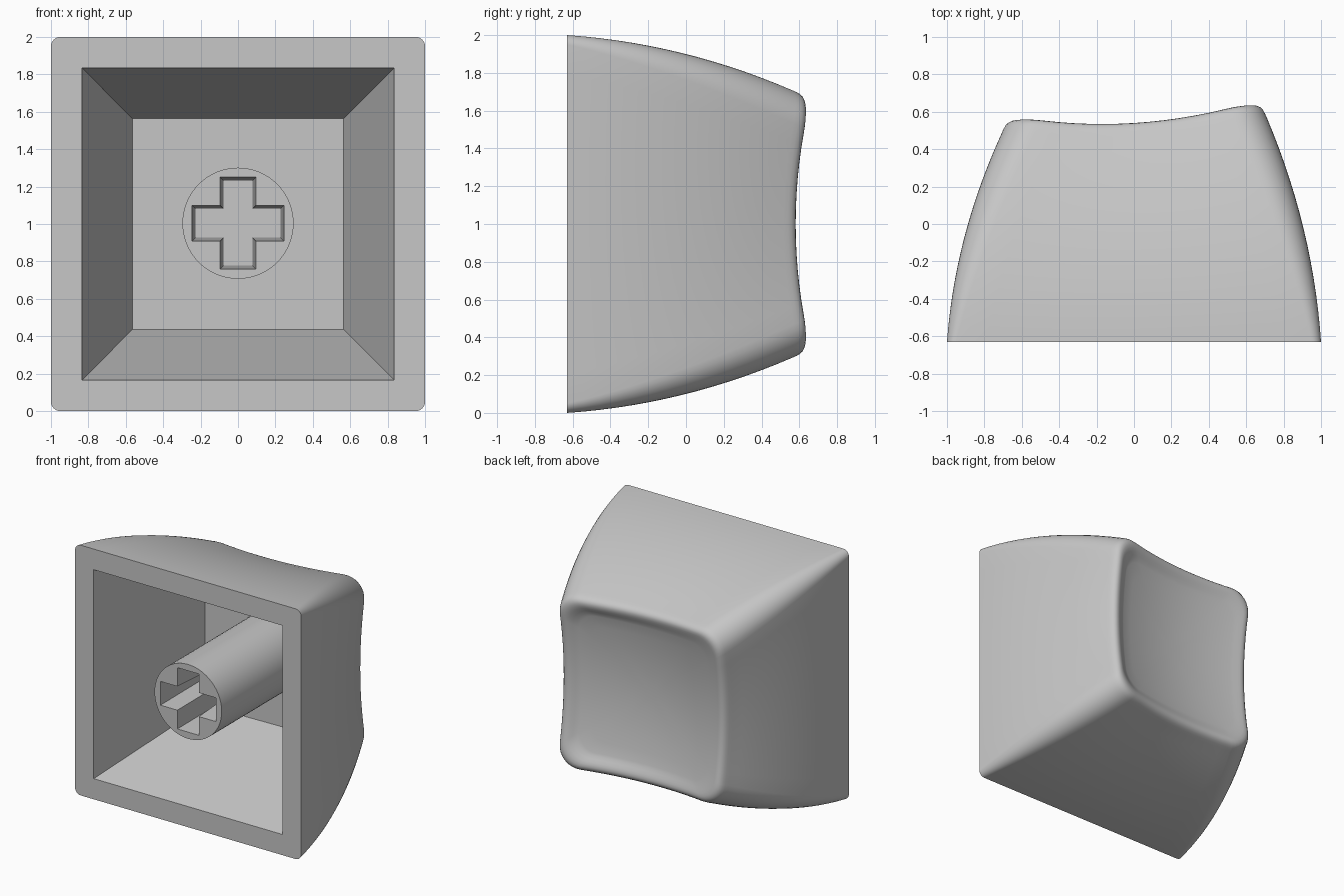
import bpy
import bmesh
import math

cube = bpy.data.objects.get("Cube")
if cube:
    bpy.data.objects.remove(cube)

FRONT = -0.63   # plane of the open side
MID = 1.0       # height of the centre axis

grey = bpy.data.materials.new("light grey plastic")
grey.use_nodes = True
colour = (0.57, 0.57, 0.57, 1)
grey.diffuse_color = colour
grey.node_tree.nodes["Principled BSDF"].inputs["Base Color"].default_value = colour


def finish(bm, name):
    bmesh.ops.recalc_face_normals(bm, faces=bm.faces)
    mesh = bpy.data.meshes.new(name)
    bm.to_mesh(mesh)
    bm.free()
    mesh.materials.append(grey)
    obj = bpy.data.objects.new(name, mesh)
    bpy.context.collection.objects.link(obj)
    bpy.ops.object.select_all(action='DESELECT')
    obj.select_set(True)
    bpy.context.view_layer.objects.active = obj
    bpy.ops.object.shade_smooth_by_angle(angle=math.radians(35))
    return obj


def ring(bm, points):
    return [bm.verts.new((x, y, z + MID)) for x, y, z in points]


def bridge(bm, a, b):
    for i in range(len(a)):
        j = (i + 1) % len(a)
        bm.faces.new((a[i], a[j], b[j], b[i]))


def fill_between(bm, outer, inner):
    edges = []
    for loop in (outer, inner):
        for i, v in enumerate(loop):
            pair = (v, loop[(i + 1) % len(loop)])
            edges.append(bm.edges.get(pair) or bm.edges.new(pair))
    bmesh.ops.triangle_fill(bm, edges=edges, use_beauty=True,
                            normal=(0, -1, 0))


def rounded_square(r, arc=8, side=12):
    """Outline of half width 1 with corner radius r."""
    points = []
    for q in range(4):
        c, s = (1, 0, -1, 0)[q], (0, 1, 0, -1)[q]
        quarter = []
        for i in range(arc + 1):
            a = math.pi / 2 * i / arc
            quarter.append((1 - r + r * math.cos(a), 1 - r + r * math.sin(a)))
        for i in range(1, side):
            quarter.append(((1 - r) * (1 - 2 * i / side), 1))
        points += [(u * c - v * s, u * s + v * c) for u, v in quarter]
    return points


def half_width(k):
    """Half width of the wall, from the open side (0) to the rim (1)."""
    return 1 - 0.085 * k - 0.205 * k * k


def dish(x, z):
    return 0.458 + 0.185 * (x + 0.17) ** 2 + 0.185 * z * z


# Cap shell: curved side walls
bm = bmesh.new()
DROP = 0.085
TOP = half_width(1)
loops = []
SIDE_STEPS = 14
for n in range(SIDE_STEPS + 1):
    k = n / SIDE_STEPS
    h = half_width(k)
    pts = []
    for u, v in rounded_square(0.05 + 0.2 * k):
        y = FRONT + k * (dish(TOP * u, TOP * v) - DROP - FRONT)
        pts.append((h * u, y, h * v))
    loops.append(ring(bm, pts))

# Rounded rim, then the shallow dish (scale, offset, share of the sink)
rim = [(0.986, -0.058, 0), (0.973, -0.038, 0), (0.957, -0.021, 0),
       (0.936, -0.008, 0), (0.912, -0.001, 0), (0.885, 0, 0),
       (0.86, 0, 0.15), (0.83, 0, 0.5), (0.8, 0, 0.85), (0.77, 0, 1),
       (0.65, 0, 1), (0.5, 0, 1), (0.35, 0, 1), (0.2, 0, 1), (0.08, 0, 1)]
for f, offset, sink in rim:
    pts = []
    for u, v in rounded_square(0.25):
        x, z = f * TOP * u, f * TOP * v
        y = dish(x, z) + offset - sink * (0.014 + 0.02 * x)
        pts.append((x, y, z))
    loops.append(ring(bm, pts))
for a, b in zip(loops, loops[1:]):
    bridge(bm, a, b)
bm.faces.new(loops[-1])

# Tapered cavity with a slightly tilted floor, and the flat front border
corners = [(1, 1), (-1, 1), (-1, -1), (1, -1)]
mouth = ring(bm, [(0.835 * u, FRONT, 0.835 * v) for u, v in corners])
floor = ring(bm, [(0.563 * u, 0.4 + 0.015 * u, 0.563 * v) for u, v in corners])
bridge(bm, mouth, floor)
bm.faces.new(floor)
fill_between(bm, loops[0], mouth)
finish(bm, "cap_shell")

# Stem: round post with a cross-shaped socket
bm = bmesh.new()
SEGMENTS = 64
RADIUS = 0.297


def circle(y):
    angles = [2 * math.pi * i / SEGMENTS for i in range(SEGMENTS)]
    return ring(bm, [(RADIUS * math.cos(a), y, RADIUS * math.sin(a) + 0.004)
                     for a in angles])


def cross(y, inset):
    w, t = 0.245 - inset, 0.095 - inset
    quarter = [(w, -t), (w, t), (t, t)]
    pts = []
    for c, s in ((1, 0), (0, 1), (-1, 0), (0, -1)):
        pts += [(u * c - v * s, y, u * s + v * c + 0.005) for u, v in quarter]
    return ring(bm, pts)


tip, root = circle(FRONT), circle(0.405)
bridge(bm, tip, root)
lip, bottom = cross(FRONT, 0), cross(-0.1, 0.018)
bridge(bm, lip, bottom)
bm.faces.new(bottom)
fill_between(bm, tip, lip)
finish(bm, "stem")
